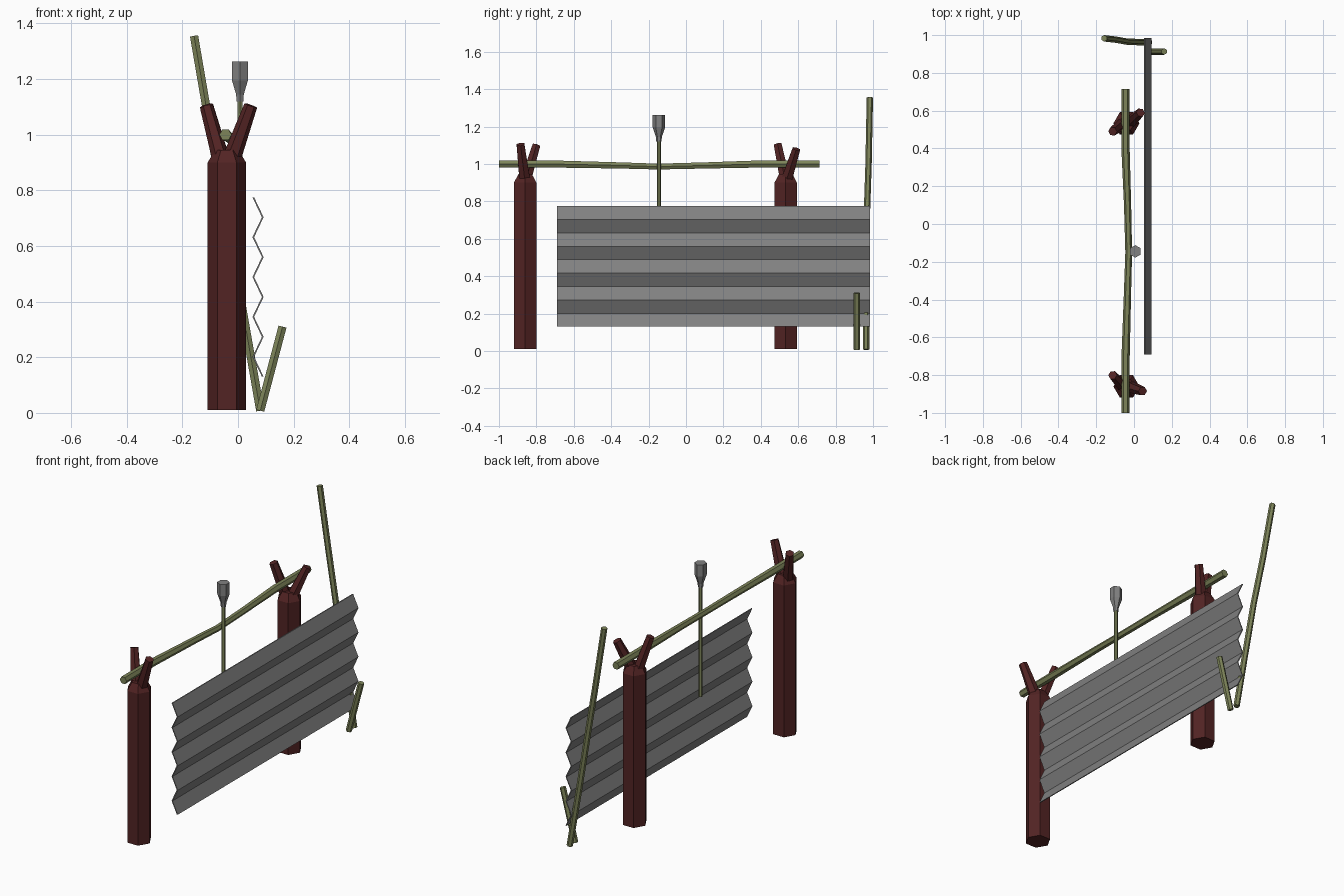
import bpy, bmesh, math
from mathutils import Vector

if "Cube" in bpy.data.objects:
    bpy.data.objects.remove(bpy.data.objects["Cube"])


def material(name, rgb):
    m = bpy.data.materials.new(name)
    m.diffuse_color = (*rgb, 1)
    m.use_nodes = True
    m.node_tree.nodes["Principled BSDF"].inputs["Base Color"].default_value = m.diffuse_color
    return m


RED = material("dark red wood", (0.085, 0.017, 0.017))
OLIVE = material("olive wood", (0.205, 0.23, 0.10))
GREY = material("grey metal", (0.22, 0.22, 0.22))
X, Y = Vector((1, 0, 0)), Vector((0, 1, 0))


def finish(bm, name, mat):
    bmesh.ops.recalc_face_normals(bm, faces=bm.faces)
    me = bpy.data.meshes.new(name)
    bm.to_mesh(me)
    bm.free()
    me.materials.append(mat)
    ob = bpy.data.objects.new(name, me)
    bpy.context.collection.objects.link(ob)
    return ob


def tube(name, pts, radii, mat, ref=X, sides=6):
    """Capped six-sided rod through pts, one corner pointing along ref."""
    pts = [Vector(p) for p in pts]
    if not isinstance(radii, (list, tuple)):
        radii = [radii] * len(pts)
    bm = bmesh.new()
    rings = []
    for i, (p, r) in enumerate(zip(pts, radii)):
        t = (pts[min(i + 1, len(pts) - 1)] - pts[max(i - 1, 0)]).normalized()
        u = (ref - t * ref.dot(t)).normalized()
        v = t.cross(u)
        rings.append([bm.verts.new(p + r * (u * math.cos(a) + v * math.sin(a)))
                      for a in (math.tau * k / sides for k in range(sides))])
    for a, b in zip(rings, rings[1:]):
        for k in range(sides):
            n = (k + 1) % sides
            bm.faces.new((a[k], a[n], b[n], b[k]))
    bm.faces.new(rings[0][::-1])
    bm.faces.new(rings[-1])
    return finish(bm, name, mat)


# Forked posts: hexagonal trunk with a tapered shoulder and two branches
PX = -0.04
for label, y, left, right in (
        ("front", -0.86, (-0.113, -0.80, 1.10), (0.046, -0.885, 1.105)),
        ("rear", 0.533, (-0.113, 0.49, 1.105), (0.035, 0.59, 1.08))):
    tube(f"{label}_post", [(PX, y, 0.01), (PX, y, 0.90), (PX, y, 0.945)],
         [0.069, 0.069, 0.042], RED)
    tube(f"{label}_post_left_branch", [(PX - 0.018, y, 0.90), left], [0.032, 0.024], RED)
    tube(f"{label}_post_right_branch", [(PX + 0.012, y, 0.90), right], [0.034, 0.024], RED)

# Sagging crossbar resting in the forks
tube("crossbar",
     [(-0.045, -1.0, 1.0), (-0.045, -0.72, 1.0), (-0.034, -0.35, 0.992),
      (-0.028, -0.15, 0.986), (-0.034, 0.1, 0.992), (-0.045, 0.40, 1.0),
      (-0.045, 0.715, 1.0)],
     [0.022, 0.022, 0.019, 0.018, 0.019, 0.022, 0.022], OLIVE)

# Upright rod with a metal head
RX, RY = 0.007, -0.145
tube("upright_rod", [(RX, RY, 0.48), (RX, RY, 1.14)], 0.011, OLIVE, Y)
tube("rod_head", [(RX, RY, z) for z in (1.12, 1.145, 1.195, 1.263)],
     [0.014, 0.016, 0.033, 0.033], GREY, Y)

# Leaning poles
tube("tall_leaning_pole",
     [(0.08, 0.963, 0.008), (0.02, 0.963, 0.35), (-0.04, 0.966, 0.70),
      (-0.097, 0.976, 1.0), (-0.158, 0.983, 1.355)], 0.017, OLIVE, Y)
tube("short_leaning_pole", [(0.08, 0.913, 0.008), (0.16, 0.913, 0.31)],
     0.017, OLIVE, Y)

# Corrugated sheet: zigzag strip with a little thickness
bm = bmesh.new()
Y0, Y1, FOLDS, HALF = -0.69, 0.985, 9, 0.003
rows = []
for i in range(FOLDS + 1):
    x = 0.055 if i % 2 == 0 else 0.089
    z = 0.775 - i * (0.775 - 0.13) / FOLDS
    rows.append([bm.verts.new((x + dx, yy, z))
                 for yy, dx in ((Y0, -HALF), (Y1, -HALF), (Y1, HALF), (Y0, HALF))])
for a, b in zip(rows, rows[1:]):
    for k in range(4):
        n = (k + 1) % 4
        bm.faces.new((a[k], a[n], b[n], b[k]))
bm.faces.new(rows[0])
bm.faces.new(rows[-1][::-1])
finish(bm, "corrugated_sheet", GREY)
